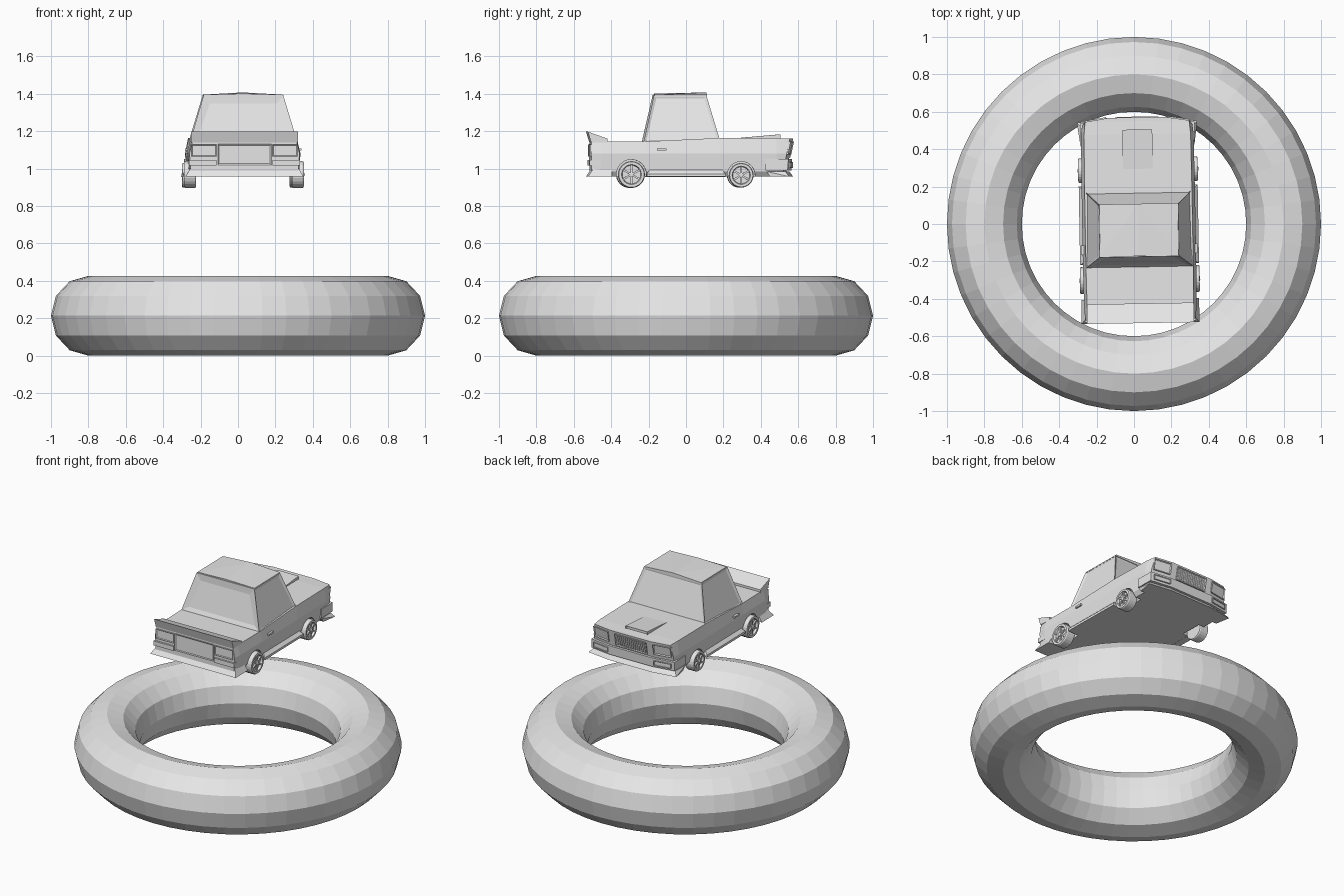
import bpy, bmesh, math
from mathutils import Matrix, Vector

cube = bpy.data.objects.get("Cube")
if cube:
    bpy.data.objects.remove(cube, do_unlink=True)

grey = bpy.data.materials.new("plain_grey")
grey.use_nodes = True
grey.diffuse_color = (0.8, 0.8, 0.8, 1)
grey.node_tree.nodes["Principled BSDF"].inputs["Base Color"].default_value = (0.8, 0.8, 0.8, 1)

# The car sits slightly off centre with a small yaw
CAR = Matrix.Translation((0.026, 0, 0)) @ Matrix.Rotation(math.radians(1), 4, "Z")


def finish(name, bm, place=CAR):
    bmesh.ops.recalc_face_normals(bm, faces=bm.faces)
    bm.transform(place)
    mesh = bpy.data.meshes.new(name)
    bm.to_mesh(mesh)
    bm.free()
    mesh.materials.append(grey)
    obj = bpy.data.objects.new(name, mesh)
    bpy.context.scene.collection.objects.link(obj)
    return obj


def loft(rings, closed=False):
    """Bridge equal rings of points; cap the ends unless closed."""
    bm = bmesh.new()
    loops = [[bm.verts.new(p) for p in ring] for ring in rings]
    pairs = list(zip(loops, loops[1:]))
    if closed:
        pairs.append((loops[-1], loops[0]))
    else:
        bm.faces.new(loops[0])
        bm.faces.new(loops[-1])
    n = len(loops[0])
    for a, b in pairs:
        for i in range(n):
            j = (i + 1) % n
            bm.faces.new((a[i], a[j], b[j], b[i]))
    return bm


def hull(points):
    bm = bmesh.new()
    for p in points:
        bm.verts.new(p)
    bmesh.ops.convex_hull(bm, input=bm.verts[:])
    bmesh.ops.dissolve_limit(bm, angle_limit=0.02, verts=bm.verts[:], edges=bm.edges[:])
    bmesh.ops.recalc_face_normals(bm, faces=bm.faces)
    return bm


def box(x0, x1, y0, y1, z0, z1):
    return hull([(x, y, z) for x in (x0, x1) for y in (y0, y1) for z in (z0, z1)])


def sink(bm, direction, thickness, depth):
    """Inset the face that looks most along a direction."""
    face = max(bm.faces, key=lambda f: f.normal.dot(Vector(direction)))
    bmesh.ops.inset_individual(bm, faces=[face], thickness=thickness, depth=-depth)


# Ring
TAU = math.tau
rings = []
for i in range(48):
    a = TAU * i / 48
    ring = []
    for j in range(12):
        b = TAU * j / 12
        r = 0.8 + 0.2 * math.cos(b)
        ring.append((r * math.cos(a), r * math.sin(a), 0.213 + 0.213 * math.sin(b)))
    rings.append(ring)
finish("ring", loft(rings, closed=True), Matrix())


# Car body, lofted along its length
def section(y, w, top, lean=0):
    half = [(w - 0.02, 0.957), (w, 0.985), (w + 0.006, 1.08), (w - 0.01, top)]
    outline = half + [(-x, z) for x, z in reversed(half)]
    return [(x, y + lean * (z - 1.06), z) for x, z in outline]


body = finish("car_body", loft([
    section(-0.51, 0.288, 1.147), section(-0.46, 0.294, 1.145),
    section(-0.22, 0.297, 1.145), section(0.17, 0.297, 1.163),
    section(0.48, 0.295, 1.163), section(0.53, 0.288, 1.16, 0.2),
    section(0.55, 0.16, 1.16, 0.2)]))

WHEELS = [("rear", -0.297, 0.072, 0.968), ("front", 0.29, 0.066, 0.964)]


def tube(y, z, profile, sides=24):
    """Turn a profile of (x, radius) about the axle."""
    return [[(x, y + r * math.cos(TAU * i / sides), z + r * math.sin(TAU * i / sides))
             for i in range(sides)] for x, r in profile]


# Wheel arches
for label, y, r, z in WHEELS:
    for s in (-1, 1):
        cutter = finish("arch_cutter", loft(tube(y, z, [(s * 0.235, r + 0.008), (s * 0.35, r + 0.008)])))
        mod = body.modifiers.new("arch", "BOOLEAN")
        mod.object = cutter
        mod.solver = "EXACT"
        bpy.context.view_layer.objects.active = body
        bpy.ops.object.modifier_apply(modifier=mod.name)
        bpy.data.objects.remove(cutter, do_unlink=True)

# Wheels: tyre with a recessed rim, hub and spokes
for label, y, r, z in WHEELS:
    for s, side in ((-1, "right"), (1, "left")):
        name = f"{label}_{side}"
        finish(name + "_tyre", loft(tube(y, z, [
            (s * 0.256, r * 0.7), (s * 0.256, r * 0.95), (s * 0.262, r), (s * 0.313, r),
            (s * 0.32, r * 0.94), (s * 0.32, r * 0.74), (s * 0.306, r * 0.68)])))
        finish(name + "_hub", loft(tube(y, z, [
            (s * 0.3, r * 0.2), (s * 0.32, r * 0.2), (s * 0.323, r * 0.12)], 10)))
        for k in range(6):
            spoke = box(s * 0.304, s * 0.316, -0.005, 0.005, 0, r * 0.72)
            turn = Matrix.Translation((0, y, z)) @ Matrix.Rotation(TAU * k / 6, 4, "X")
            finish(f"{name}_spoke_{k + 1}", spoke, CAR @ turn)

# Cabin with sunken windows
cabin = hull([(s * x, y, z) for s in (-1, 1) for x, y, z in (
    (0.288, -0.232, 1.14), (0.288, 0.18, 1.14), (0.213, 0.105, 1.392), (0.213, -0.175, 1.392))])
for direction, border in (((0, -1, 0.2), 0.055), ((0, 1, 0.2), 0.022), ((1, 0, 0.2), 0.02), ((-1, 0, 0.2), 0.02)):
    sink(cabin, direction, border, 0.008)
finish("cabin", cabin)

# Crowned roof panel
finish("roof", hull([(x, y, z) for y, rise in ((-0.17, 0), (0.108, 0.006))
                     for x, z in ((-0.213, 1.385), (0.213, 1.385), (-0.21, 1.395),
                                  (0.21, 1.395), (0, 1.401 + rise))]))

# Hood scoop, open towards the front
scoop = hull([(x, y, z) for x in (-0.08, 0.08) for y, z in (
    (0.295, 1.155), (0.295, 1.165), (0.505, 1.183), (0.505, 1.155))])
sink(scoop, (0, 1, 0), 0.005, 0.01)
finish("hood_scoop", scoop)

# Tail spoiler
finish("tail_spoiler", hull([(x, y, z) for x in (-0.286, 0.286) for y, z in (
    (-0.425, 1.14), (-0.425, 1.16), (-0.53, 1.197), (-0.512, 1.14))]))

# Rear skirt, flared downwards
finish("rear_skirt", hull([(s * x, y, z) for s in (-1, 1) for x, y, z in (
    (0.29, -0.5, 1.0), (0.315, -0.53, 0.957), (0.315, -0.4, 0.957), (0.29, -0.4, 1.0))]))


# Nose line: flat in the middle, swept back at the corners
def nose_y(x, z):
    sweep = max(0, abs(x) - 0.16) * 0.16
    return 0.55 - sweep + 0.2 * (z - 1.06)


def nose_plate(name, x0, x1, z0, z1, out, rim=0):
    bm = hull([(x, nose_y(x, z) + d, z) for x in (x0, x1) for z in (z0, z1) for d in (-0.015, out)])
    if rim:
        sink(bm, (0, 1, 0), rim, 0.006)
    finish(name, bm)


# Front bumper and chin lip
finish("front_bumper", hull([(s * x, y, z) for s in (-1, 1) for z, d in ((0.99, 0), (1.05, 0.004))
                            for x, y in ((0.306, 0.42), (0.306, 0.538 + d), (0.16, 0.56 + d))]))
finish("chin_lip", hull([(s * x, y + d, z) for s in (-1, 1) for z, d in ((0.957, 0.014), (0.985, -0.006))
                        for x, y in ((0.305, 0.43), (0.308 + d, 0.532), (0.16, 0.556))]))

# Grille with slats
nose_plate("grille_frame", -0.115, 0.115, 1.06, 1.145, 0.007, 0.007)
for i in range(15):
    x = -0.098 + 0.014 * i
    nose_plate(f"grille_slat_{i + 1}", x - 0.003, x + 0.003, 1.067, 1.138, 0.005)

# Lamps and trim on both sides
for s, side in ((-1, "right"), (1, "left")):
    nose_plate(side + "_headlight", s * 0.165, s * 0.284, 1.075, 1.145, 0.008, 0.008)
    lamp = hull([(s * x, y + d, z) for z in (1.004, 1.036) for d in (-0.02, 0.008)
                 for x, y in ((0.17, 0.56), (0.285, 0.543))])
    sink(lamp, (0, 1, 0), 0.005, 0.004)
    finish(side + "_fog_lamp", lamp)

    tail = box(s * 0.15, s * 0.283, -0.518, -0.48, 1.065, 1.128)
    sink(tail, (0, -1, 0), 0.007, 0.005)
    finish(side + "_tail_light", tail)
    finish(side + "_rear_bumper", box(s * 0.15, s * 0.296, -0.522, -0.45, 1.015, 1.045))

    finish(side + "_side_skirt", hull([(s * x, y, z) for x, z, e in (
        (0.27, 0.955, 0), (0.318, 0.957, 0), (0.318, 0.972, 0), (0.297, 0.992, 0.015))
        for y in (-0.215 + e, 0.205 - e)]))
    finish(side + "_door_handle", box(s * 0.295, s * 0.311, -0.16, -0.11, 1.096, 1.108))

# Rear number panel
panel = box(-0.143, 0.143, -0.517, -0.48, 1.02, 1.13)
sink(panel, (0, -1, 0), 0.008, 0.004)
finish("rear_panel", panel)
